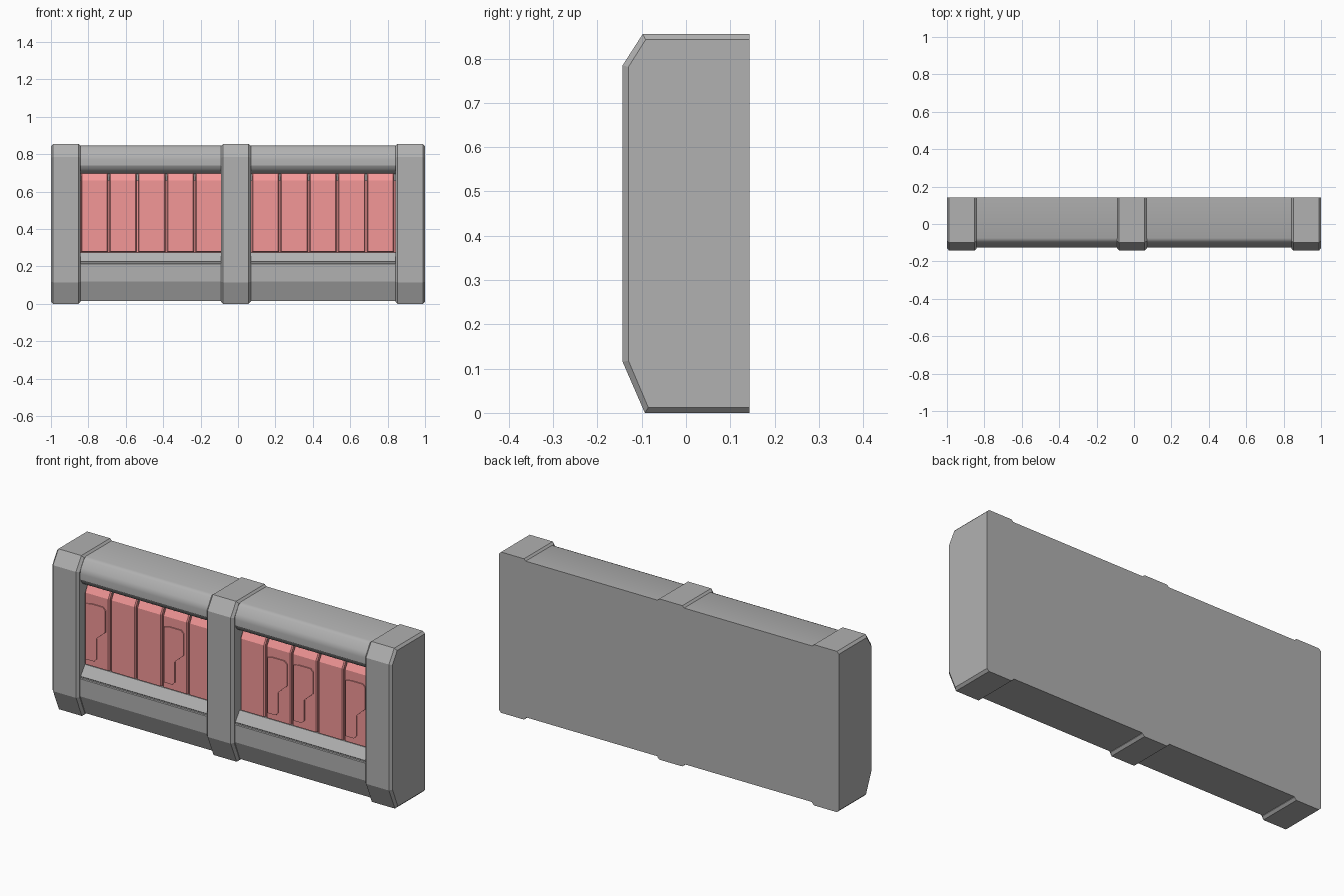
import bpy, bmesh

if "Cube" in bpy.data.objects:
    bpy.data.objects.remove(bpy.data.objects["Cube"])


def material(name, r, g, b):
    m = bpy.data.materials.new(name)
    m.diffuse_color = (r, g, b, 1)
    m.use_nodes = True
    m.node_tree.nodes["Principled BSDF"].inputs["Base Color"].default_value = m.diffuse_color
    return m


red = material("red_panel", 0.9, 0.31, 0.31)
grey = material("dark_grey", 0.44, 0.44, 0.44)


def loft(name, rings, mat, smooth=None):
    """Skin matching closed rings of points and cap both ends."""
    bm = bmesh.new()
    vs = [[bm.verts.new(p) for p in ring] for ring in rings]
    n = len(vs[0])
    for a, b in zip(vs, vs[1:]):
        for i in range(n):
            j = (i + 1) % n
            bm.faces.new((a[i], a[j], b[j], b[i]))
    bm.faces.new(vs[0])
    bm.faces.new(vs[-1])
    bmesh.ops.recalc_face_normals(bm, faces=bm.faces)
    me = bpy.data.meshes.new(name)
    bm.to_mesh(me)
    bm.free()
    ob = bpy.data.objects.new(name, me)
    bpy.context.collection.objects.link(ob)
    me.materials.append(mat)
    if smooth:
        bpy.context.view_layer.objects.active = ob
        ob.select_set(True)
        bpy.ops.object.shade_smooth_by_angle(angle=smooth)
        ob.select_set(False)
    return ob


def at_x(profile, x):
    return [(x, y, z) for y, z in profile]


# Pillars: chamfered block with a bevelled rim on the front, top and bottom
outer = [(0.143, 0), (-0.093, 0), (-0.143, 0.115),
         (-0.143, 0.785), (-0.098, 0.855), (0.143, 0.855)]
inner = [(0.143, 0.012), (-0.085, 0.012), (-0.130, 0.118),
         (-0.130, 0.781), (-0.091, 0.843), (0.143, 0.843)]
B = 0.012
for name, x0, x1 in (("left_pillar", -1, -0.841),
                     ("middle_pillar", -0.091, 0.069),
                     ("right_pillar", 0.841, 1)):
    loft(name, [at_x(inner, x0), at_x(outer, x0 + B),
                at_x(outer, x1 - B), at_x(inner, x1)], grey)

# Wall body: lower skirt, grooved sloping sill, recess and rounded top beam
body = [(0.143, 0.015), (-0.083, 0.015), (-0.125, 0.12), (-0.125, 0.213),
        (-0.118, 0.215), (-0.118, 0.222), (-0.121, 0.225), (-0.085, 0.275),
        (-0.06, 0.275), (-0.06, 0.694), (-0.085, 0.701), (-0.102, 0.711),
        (-0.114, 0.724), (-0.121, 0.738), (-0.125, 0.740), (-0.125, 0.772),
        (-0.123, 0.787), (-0.117, 0.800), (-0.0945, 0.8345), (-0.086, 0.841),
        (-0.075, 0.845), (0.143, 0.845)]
loft("wall_body", [at_x(body, -0.9), at_x(body, 0.9)], grey, smooth=0.37)

# Red panels with side bevels, set in both bays; some carry a raised plate
face = [(-0.055, 0.272), (-0.090, 0.280), (-0.090, 0.66), (-0.066, 0.702), (-0.055, 0.702)]
rim = [(-0.055, 0.272), (-0.084, 0.280), (-0.084, 0.657), (-0.062, 0.697), (-0.055, 0.697)]
plate = [(0, 0.31), (0, 0.605), (0.03, 0.612), (0.10, 0.612), (0.115, 0.597),
         (0.115, 0.482), (0.063, 0.435), (0.063, 0.325), (0.048, 0.31)]
PITCH, GAP, C = 0.1535, 0.009, 0.005
for bay, start, plated in (("left", -0.840, (0, 3)), ("right", 0.075, (1, 2, 4))):
    for i in range(5):
        x0 = start + i * PITCH
        x1 = x0 + PITCH - GAP
        loft(f"{bay}_panel_{i + 1}", [at_x(rim, x0), at_x(face, x0 + C),
                                      at_x(face, x1 - C), at_x(rim, x1)], red)
        if i in plated:
            loft(f"{bay}_plate_{i + 1}",
                 [[(x0 + 0.011 + px, y, z) for px, z in plate]
                  for y in (-0.085, -0.096)], red)
    # Backing strip seen in the gaps
    back = [(-0.055, 0.272), (-0.075, 0.272), (-0.075, 0.66), (-0.055, 0.66)]
    loft(f"{bay}_panel_backing", [at_x(back, start - 0.02), at_x(back, start + 0.775)], red)
